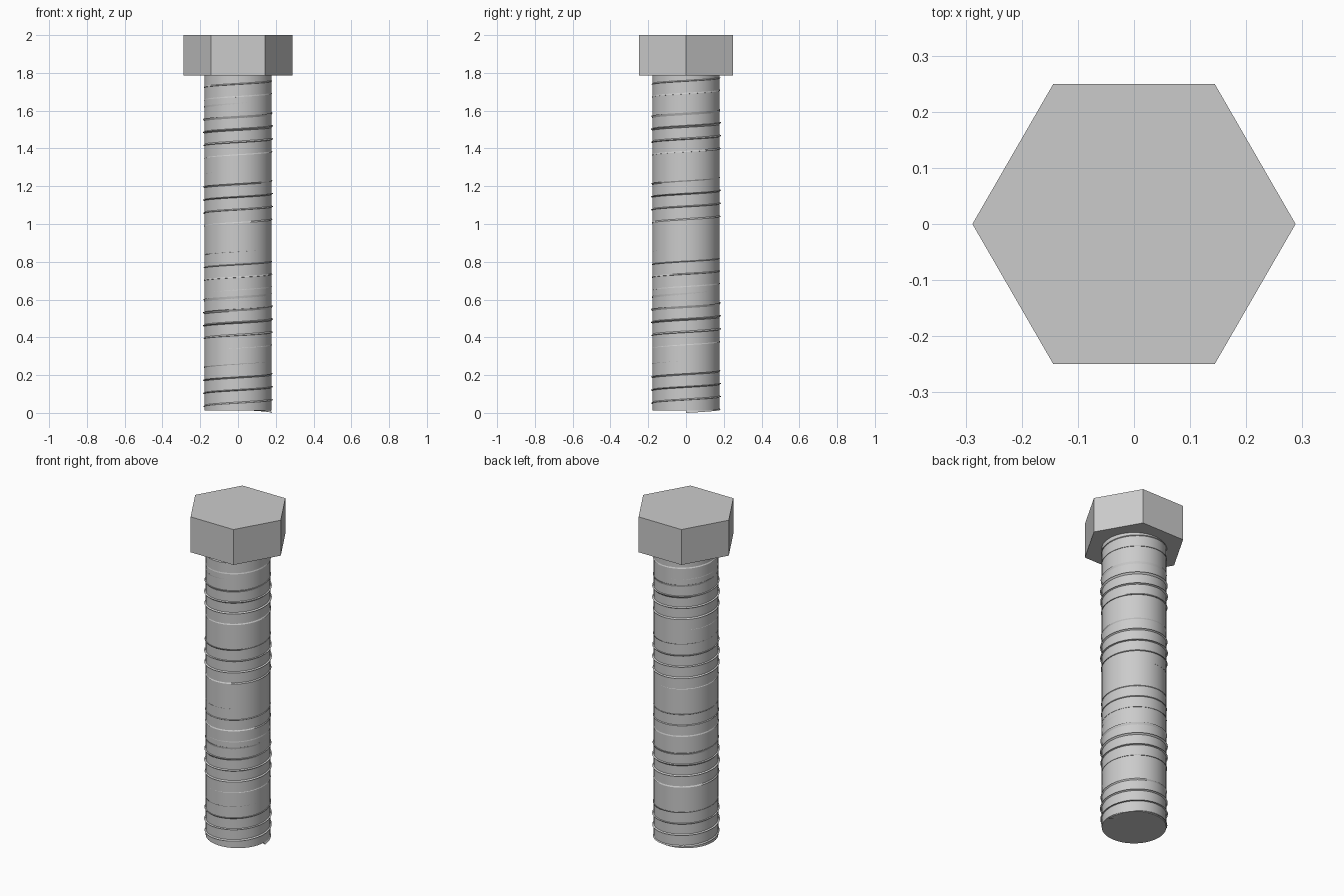
import bpy, bmesh, math

cube = bpy.data.objects.get("Cube")
if cube:
    bpy.data.objects.remove(cube, do_unlink=True)

steel = bpy.data.materials.new("grey_steel")
steel.use_nodes = True
steel.diffuse_color = (0.6, 0.6, 0.6, 1)
steel.node_tree.nodes["Principled BSDF"].inputs["Base Color"].default_value = (0.6, 0.6, 0.6, 1)


def finish(obj, name, smooth):
    obj.name = name
    obj.data.materials.append(steel)
    if smooth:
        bpy.ops.object.select_all(action='DESELECT')
        obj.select_set(True)
        bpy.context.view_layer.objects.active = obj
        bpy.ops.object.shade_smooth_by_angle(angle=math.radians(30))


def cylinder(name, sides, radius, bottom, top, turn=0, smooth=False):
    bpy.ops.mesh.primitive_cylinder_add(
        vertices=sides, radius=radius, depth=top - bottom,
        location=(0, 0, (top + bottom) / 2), rotation=(0, 0, turn))
    finish(bpy.context.object, name, smooth)


# Hexagonal head with corners on the x axis, and round shank
HEAD_BASE = 1.785
cylinder("hex_head", 6, 0.288, HEAD_BASE, 2.0, turn=math.radians(30))
cylinder("shank", 64, 0.178, 0.012, HEAD_BASE + 0.01, smooth=True)

# Thread: a triangular section swept up a right-handed helix.
# The section slowly rolls about its path, so each corner surfaces in turn.
RADIUS, PITCH, START, STEPS, TURNS = 0.16, 0.06, 0.016, 48, 30
corners = [(0.12, 0.027), (0.49, 0.027), (0.75, 0.022)]  # peak height, reach

bm = bmesh.new()
rings = []
for i in range(STEPS * TURNS + 1):
    angle = math.tau * i / STEPS
    z = START + PITCH * i / STEPS
    ring = []
    for peak, reach in corners:
        roll = math.tau * (z - peak)
        r = RADIUS + reach * math.cos(roll)
        ring.append(bm.verts.new((r * math.cos(angle), r * math.sin(angle),
                                  z + reach * math.sin(roll))))
    rings.append(ring)
for a, b in zip(rings, rings[1:]):
    for k in range(3):
        n = (k + 1) % 3
        bm.faces.new((a[k], a[n], b[n], b[k]))
bm.faces.new(rings[0])
bm.faces.new(rings[-1][::-1])
bmesh.ops.recalc_face_normals(bm, faces=bm.faces)
mesh = bpy.data.meshes.new("thread")
bm.to_mesh(mesh)
bm.free()
thread = bpy.data.objects.new("thread", mesh)
bpy.context.collection.objects.link(thread)
finish(thread, "thread", True)
